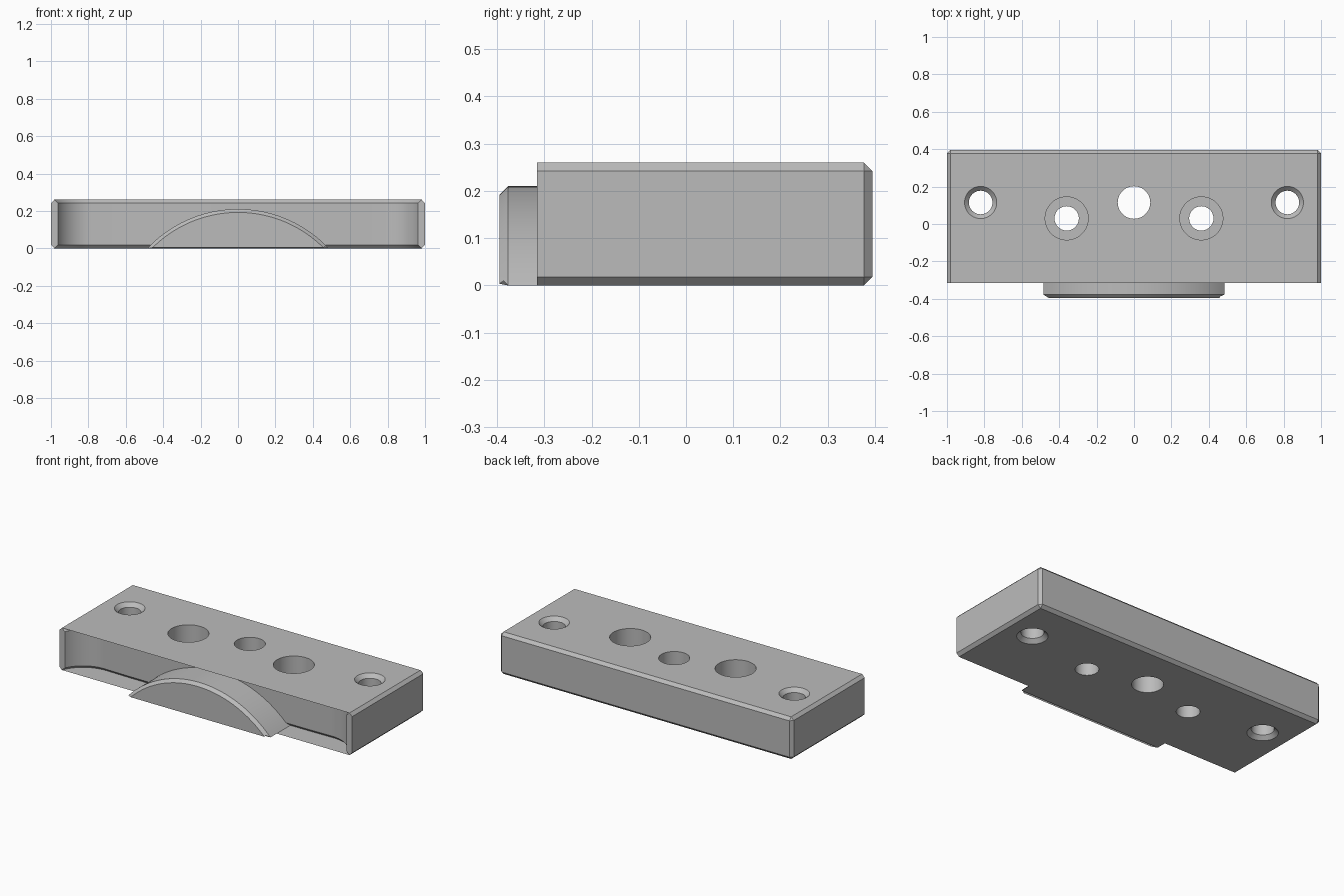
import bpy
import bmesh
from math import sin, cos, pi, radians, sqrt, asin
from mathutils import Vector

cube = bpy.data.objects.get("Cube")
if cube:
    bpy.data.objects.remove(cube, do_unlink=True)

HEIGHT = 0.26
CHAMFER = 0.018
FRONT = -0.2
TIP = -0.315

grey = bpy.data.materials.new("machined grey")
grey.use_nodes = True
colour = (0.5, 0.5, 0.5, 1)
grey.diffuse_color = colour
grey.node_tree.nodes["Principled BSDF"].inputs["Base Color"].default_value = colour


def finish(bm, name):
    bmesh.ops.recalc_face_normals(bm, faces=bm.faces)
    mesh = bpy.data.meshes.new(name)
    bm.to_mesh(mesh)
    bm.free()
    mesh.materials.append(grey)
    obj = bpy.data.objects.new(name, mesh)
    bpy.context.collection.objects.link(obj)
    return obj


def prism(points, offset):
    """Extrude a closed outline along an offset."""
    bm = bmesh.new()
    face = bm.faces.new([bm.verts.new(p) for p in points])
    new = bmesh.ops.extrude_face_region(bm, geom=[face])["geom"]
    verts = [g for g in new if isinstance(g, bmesh.types.BMVert)]
    bmesh.ops.translate(bm, verts=verts, vec=offset)
    bmesh.ops.recalc_face_normals(bm, faces=bm.faces)
    return bm


def chamfer(bm, test):
    edges = [e for e in bm.edges if test(*[v.co for v in e.verts])]
    bmesh.ops.bevel(bm, geom=edges, offset=CHAMFER, offset_type='OFFSET',
                    segments=1, profile=0.5, affect='EDGES', clamp_overlap=False)


def shade(obj):
    bpy.ops.object.select_all(action='DESELECT')
    obj.select_set(True)
    bpy.context.view_layer.objects.active = obj
    bpy.ops.object.shade_smooth_by_angle(angle=radians(25))


# Plate: half outline with a rounded scoop at the front corner, mirrored
radius, cx, cy = 0.2, 0.78, -0.397
end = pi / 2 - asin((TIP - cy) / radius)
steps = 18
half = [(0.6, FRONT)]
for i in range(steps + 1):
    a = end * i / steps
    half.append((cx + radius * sin(a), cy + radius * cos(a)))
half += [(1, TIP), (1, 0.395)]
outline = half + [(-x, y) for x, y in reversed(half)]
bm = prism([(x, y, 0) for x, y in outline], (0, 0, HEIGHT))


def plate_edge(a, b):
    at_tip = abs(a.y - TIP) < 1e-4 and abs(b.y - TIP) < 1e-4
    back_corner = a.y > 0.39 and b.y > 0.39
    return back_corner or (abs(a.z - b.z) < 1e-4 and not at_tip)


chamfer(bm, plate_edge)
plate = finish(bm, "mounting_plate")


# Holes: each cutter is a turned profile of (radius, z)
def turned_cutter(profile, x, y):
    bm = bmesh.new()
    pts = [(0, profile[0][1])] + profile + [(0, profile[-1][1])]
    verts = [bm.verts.new((r, 0, z)) for r, z in pts]
    edges = [bm.edges.new(pair) for pair in zip(verts, verts[1:])]
    bmesh.ops.spin(bm, geom=verts + edges, cent=(0, 0, 0), axis=(0, 0, 1),
                   angle=2 * pi, steps=64)
    bmesh.ops.remove_doubles(bm, verts=bm.verts, dist=1e-5)
    bmesh.ops.translate(bm, verts=bm.verts, vec=(x, y, 0))
    return finish(bm, "hole_cutter")


over = 0.05
sink = 0.023
r = 0.063
countersunk = [(r + sink + over, -over), (r, sink),
               (r, HEIGHT - sink), (r + sink + over, HEIGHT + over)]
counterbored = [(0.065, -over), (0.065, 0.12), (0.115, 0.12), (0.115, HEIGHT + over)]
plain = [(0.087, -over), (0.087, HEIGHT + over)]

cutters = [turned_cutter(plain, 0, 0.115)]
for side in (-1, 1):
    cutters.append(turned_cutter(countersunk, side * 0.82, 0.115))
    cutters.append(turned_cutter(counterbored, side * 0.36, 0.03))

bpy.context.view_layer.objects.active = plate
for cutter in cutters:
    mod = plate.modifiers.new("hole", 'BOOLEAN')
    mod.operation = 'DIFFERENCE'
    mod.solver = 'EXACT'
    mod.object = cutter
    bpy.ops.object.modifier_apply(modifier=mod.name)
    bpy.data.objects.remove(cutter, do_unlink=True)
shade(plate)

# Front tongue: a low circular segment with a chamfered front rim
half_width, rise = 0.485, 0.21
arc_r = (half_width ** 2 + rise ** 2) / (2 * rise)
spread = asin(half_width / arc_r)
back = FRONT + CHAMFER
arc = []
for i in range(49):
    a = spread * (2 * i / 48 - 1)
    arc.append((arc_r * sin(a), back, max(0, arc_r * cos(a) - arc_r + rise)))
bm = prism(arc, (0, -0.395 - back, 0))
chamfer(bm, lambda a, b: a.y < -0.39 and b.y < -0.39)
shade(finish(bm, "curved_front_tongue"))
